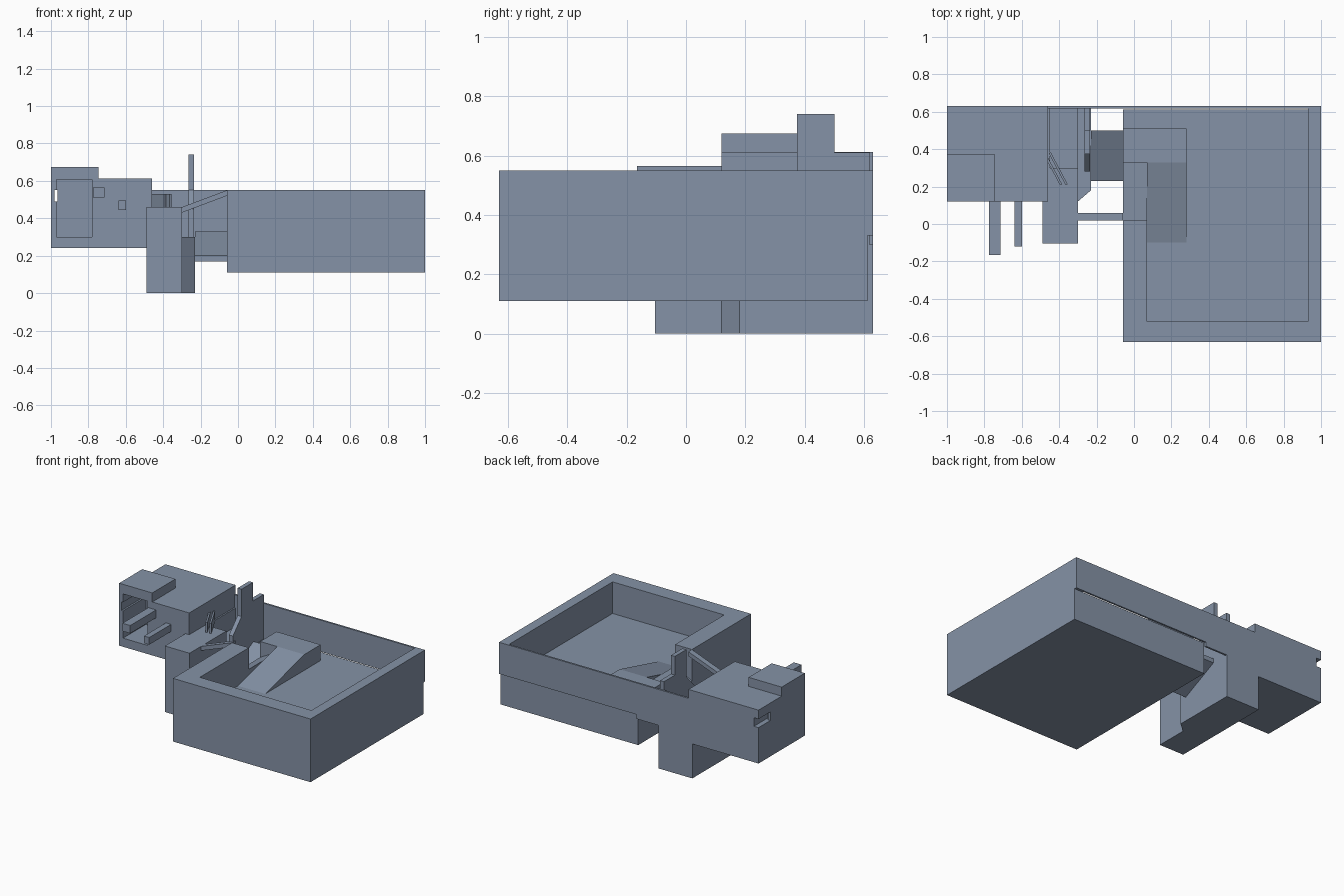
import bpy, bmesh, math
from mathutils import Vector

if "Cube" in bpy.data.objects:
    bpy.data.objects.remove(bpy.data.objects["Cube"])

mat = bpy.data.materials.new("slate_blue_grey")
mat.diffuse_color = (0.235, 0.29, 0.385, 1)
mat.use_nodes = True
mat.node_tree.nodes["Principled BSDF"].inputs["Base Color"].default_value = mat.diffuse_color


def prism(name, pts, axis, lo, hi):
    """Extrude a 2D outline along an axis (0=x, 1=y, 2=z)."""
    bm = bmesh.new()

    def put(p, h):
        c = list(p)
        c.insert(axis, h)
        return bm.verts.new(c)
    a = [put(p, lo) for p in pts]
    b = [put(p, hi) for p in pts]
    n = len(pts)
    bm.faces.new(a)
    bm.faces.new(b[::-1])
    for i in range(n):
        j = (i + 1) % n
        bm.faces.new((a[i], b[i], b[j], a[j]))
    bmesh.ops.recalc_face_normals(bm, faces=bm.faces)
    me = bpy.data.meshes.new(name)
    bm.to_mesh(me)
    bm.free()
    me.materials.append(mat)
    ob = bpy.data.objects.new(name, me)
    bpy.context.collection.objects.link(ob)
    return ob


def box(name, x0, x1, y0, y1, z0, z1):
    return prism(name, [(x0, y0), (x1, y0), (x1, y1), (x0, y1)], 2, z0, z1)


def cut(ob, *cutter):
    c = box(ob.name + "_cutter", *cutter)
    c.hide_render = True
    c.hide_set(True)
    m = ob.modifiers.new("cut", 'BOOLEAN')
    m.operation = 'DIFFERENCE'
    m.solver = 'EXACT'
    m.object = c


# Large open tray: solid floor, front and right rims, left rim with a gap
box("tray_floor", -.06, 1, -.63, .612, .11, .33)
prism("tray_rim", [(-.06, -.63), (1, -.63), (1, .62), (.93, .62), (.93, -.52),
                   (.07, -.52), (.07, .02), (-.06, .02)], 2, .33, .55)

# Thin back panel with stepped lower edge
prism("back_panel", [(-.49, .24), (-.23, .24), (-.23, .30), (-.06, .30), (-.06, .33),
                     (1, .33), (1, .55), (-.49, .55)], 1, .617, .63)

# Ramp inside the tray, and its lighter sloped lip in the rim gap
prism("tray_ramp", [(-.10, .33), (.33, .44), (.51, .44), (.51, .33)], 0, .07, .28)
box("ramp_landing", -.06, .07, .33, .51, .33, .44)
prism("ramp_lip", [(-.06, .33), (.07, .33), (.07, .40)], 1, .02, .33)

# Side chute leading over the gap, and the lower sloped plate
prism("upper_chute", [(-.30, .43), (-.06, .52), (-.06, .55), (-.30, .46)], 1, .02, .06)
prism("lower_slide", [(.23, .17), (.50, .30), (.50, .33), (.23, .20)], 0, -.23, -.06)

# Pedestal: tall left part and lower right part with chamfered corner
pedestal = box("pedestal", -.49, -.30, -.105, .63, 0, .46)
cut(pedestal, -.45, -.25, .30, .617, .33, .60)
prism("pedestal_side", [(-.30, .12), (-.23, .18), (-.23, .63), (-.30, .63)], 2, 0, .30)

# Upright stepped post
prism("stepped_post", [(.28, .30), (.62, .30), (.62, .61), (.50, .61), (.50, .74),
                       (.375, .74), (.375, .55), (.28, .45)], 0, -.265, -.235)

# Diagonal guide fins
for i, off in enumerate((0, .03)):
    a, b = Vector((-.48 + off, .38)), Vector((-.39 + off, .21))
    d = (b - a).normalized()
    n = Vector((-d.y, d.x)) * .006
    prism(f"guide_fin_{i + 1}", [a - n, b - n, b + n, a + n], 2, .46, .53)

# Overhanging housing with front recess and side slot
housing = box("housing", -1, -.46, .12, .63, .24, .612)
cut(housing, -.97, -.78, .10, .37, .30, .612 - .004)
cut(housing, -1.02, -.965, .10, .65, .49, .55)
box("slot_bar", -1, -.982, .12, .50, .49, .55)
box("roof_plate", -1, -.745, .12, .375, .612, .675)

# Two rods sticking out of the front
box("long_rod", -.775, -.715, -.165, .13, .51, .565)
box("short_rod", -.64, -.60, -.12, .13, .445, .495)
